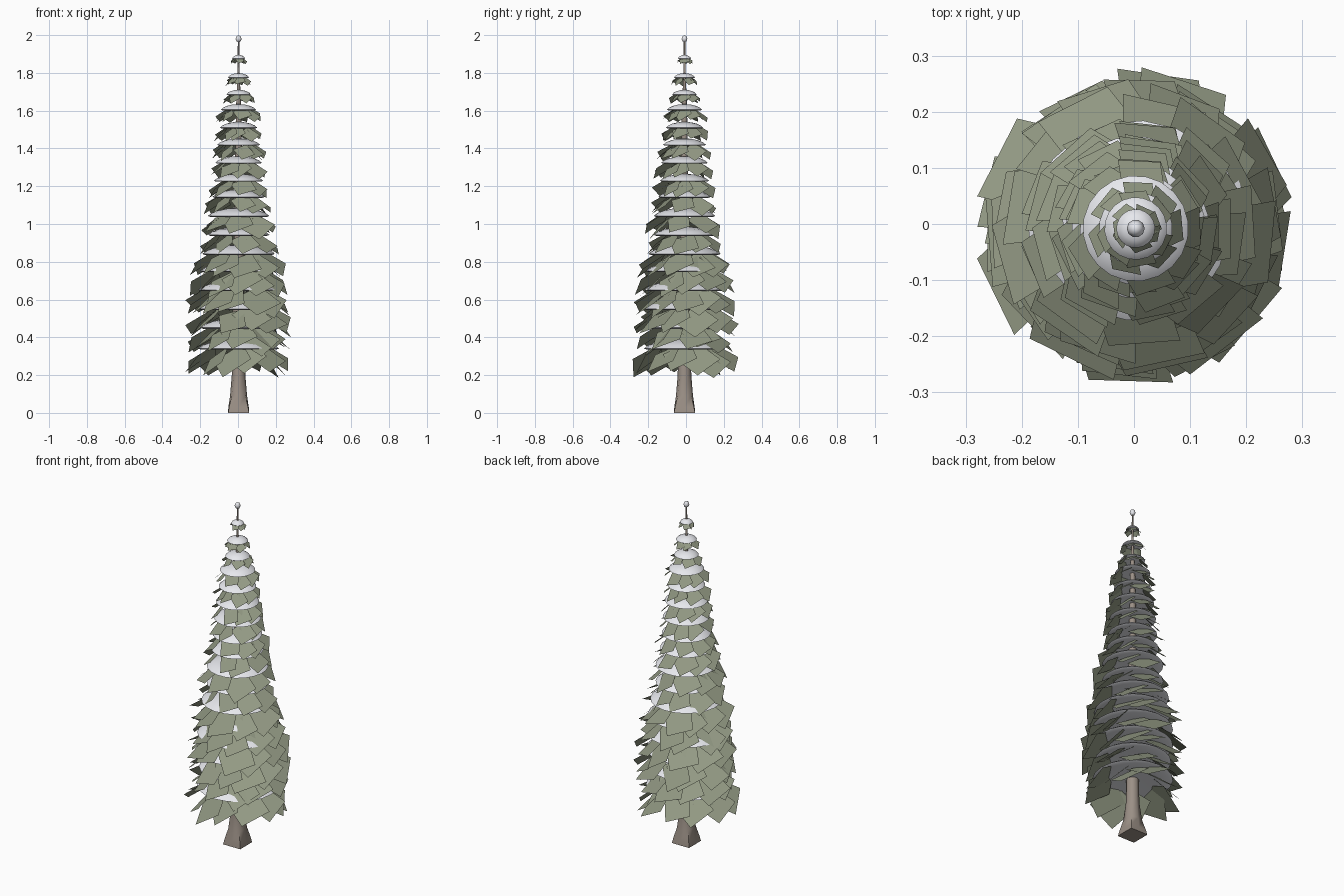
import bpy, bmesh, random
from math import sin, cos, pi, radians
from mathutils import Vector, Matrix

if "Cube" in bpy.data.objects:
    bpy.data.objects.remove(bpy.data.objects["Cube"])

random.seed(11)
CX, CY = 0.003, -0.008


def material(name, col):
    m = bpy.data.materials.new(name)
    m.diffuse_color = (*col, 1)
    m.use_nodes = True
    m.node_tree.nodes["Principled BSDF"].inputs["Base Color"].default_value = m.diffuse_color
    return m


def finish(name, bm, mat, smooth=None):
    me = bpy.data.meshes.new(name)
    bm.to_mesh(me)
    bm.free()
    ob = bpy.data.objects.new(name, me)
    bpy.context.collection.objects.link(ob)
    me.materials.append(mat)
    if smooth:
        bpy.ops.object.select_all(action='DESELECT')
        ob.select_set(True)
        bpy.context.view_layer.objects.active = ob
        bpy.ops.object.shade_smooth_by_angle(angle=radians(smooth))
    return ob


def lathe(bm, profile, n, phase=0.0):
    """Revolve (radius, z) points; zero radius closes to a point."""
    rings = []
    for r, z in profile:
        if r == 0:
            rings.append([bm.verts.new((CX, CY, z))] * n)
        else:
            rings.append([bm.verts.new((CX + r * cos(phase + 2 * pi * i / n),
                                        CY + r * sin(phase + 2 * pi * i / n), z)) for i in range(n)])
    for a, b in zip(rings, rings[1:]):
        for i in range(n):
            j = (i + 1) % n
            bm.faces.new(list(dict.fromkeys((a[i], a[j], b[j], b[i]))))


def card(bm, ang, r0, z0, r1, z1, width, twist):
    """One flat needle card hanging outward, twisted about its radius like a blade."""
    out = Vector((cos(ang), sin(ang), 0))
    side = Vector((-sin(ang), cos(ang), 0))
    inner = out * r0 + Vector((CX, CY, z0))
    outer = out * r1 + Vector((CX, CY, z1))
    mid = (inner + outer) / 2
    rot = Matrix.Rotation(twist, 3, out)
    along, side = rot @ ((outer - inner) / 2), rot @ side * (width / 2)
    # keep the outer end on its target after the twist
    mid = outer - along
    bm.faces.new([bm.verts.new(mid + p) for p in
                  (-along - side, along - side, along + side, -along + side)])


bark = material("bark", (0.33, 0.28, 0.24))
needles = material("needles", (0.29, 0.32, 0.23))
white = material("snow", (0.8, 0.81, 0.85))

# Trunk, round above and spreading to four root corners at the foot
bm = bmesh.new()
lathe(bm, [(0, 0), (0.056, 0), (0.054, 0.03), (0.045, 0.09), (0.036, 0.2), (0.03, 0.6),
           (0.022, 1.1), (0.014, 1.6), (0.006, 1.8), (0.004, 1.97), (0, 1.98)], 8)
for v in bm.verts:
    dx, dy = v.co.x - CX, v.co.y - CY
    if min(abs(dx), abs(dy)) > 0.01:
        f = 1 + 0.4 * max(0, 1 - v.co.z / 0.13)
        v.co.x, v.co.y = CX + dx * f, CY + dy * f
finish("trunk", bm, bark, 65)

# Tiers: (height of snow rim, outer radius)
tiers = [(0.35, 0.262), (0.46, 0.25), (0.56, 0.262), (0.66, 0.262), (0.76, 0.25), (0.85, 0.235),
         (0.95, 0.2), (1.05, 0.2), (1.15, 0.17), (1.235, 0.16), (1.33, 0.152), (1.425, 0.14),
         (1.515, 0.122), (1.61, 0.115), (1.69, 0.08), (1.78, 0.068), (1.88, 0.042)]

fol, snow = bmesh.new(), bmesh.new()
for k, (z, R) in enumerate(tiers):
    # Foliage cards
    n = 12 if R > 0.2 else 9 if R > 0.1 else 7
    drop = 0.008 + 0.32 * R
    for i in range(n):
        a = 2 * pi * (i + random.uniform(-0.3, 0.3)) / n + k * 0.7
        s = random.uniform(0.92, 1.06)
        dz = random.uniform(-0.13, 0.0) * R
        card(fol, a, 0.45 * R * s, z + dz + 0.02 * R, R * s, z - drop + dz,
             0.012 + 0.56 * R * random.uniform(0.85, 1.15),
             radians(random.uniform(14, 36)))
    # Snow cap
    r, h = 0.82 * R, 0.01 + 0.13 * R
    lathe(snow, [(0, z + h), (0.35 * r, z + 0.9 * h), (0.65 * r, z + 0.62 * h), (0.87 * r, z + 0.25 * h),
                 (r, z - 0.2 * h), (0.92 * r, z - 0.35 * h), (0.6 * r, z - 0.3 * h), (0, z - 0.2 * h)],
          20, k * 0.3)

# Snow ball on the tip
lathe(snow, [(0, 2.0), (0.011, 1.994), (0.016, 1.98), (0.011, 1.967), (0, 1.962)], 10)
bmesh.ops.recalc_face_normals(snow, faces=snow.faces[:])

finish("needle_cards", fol, needles)
finish("snow_caps", snow, white, 60)
